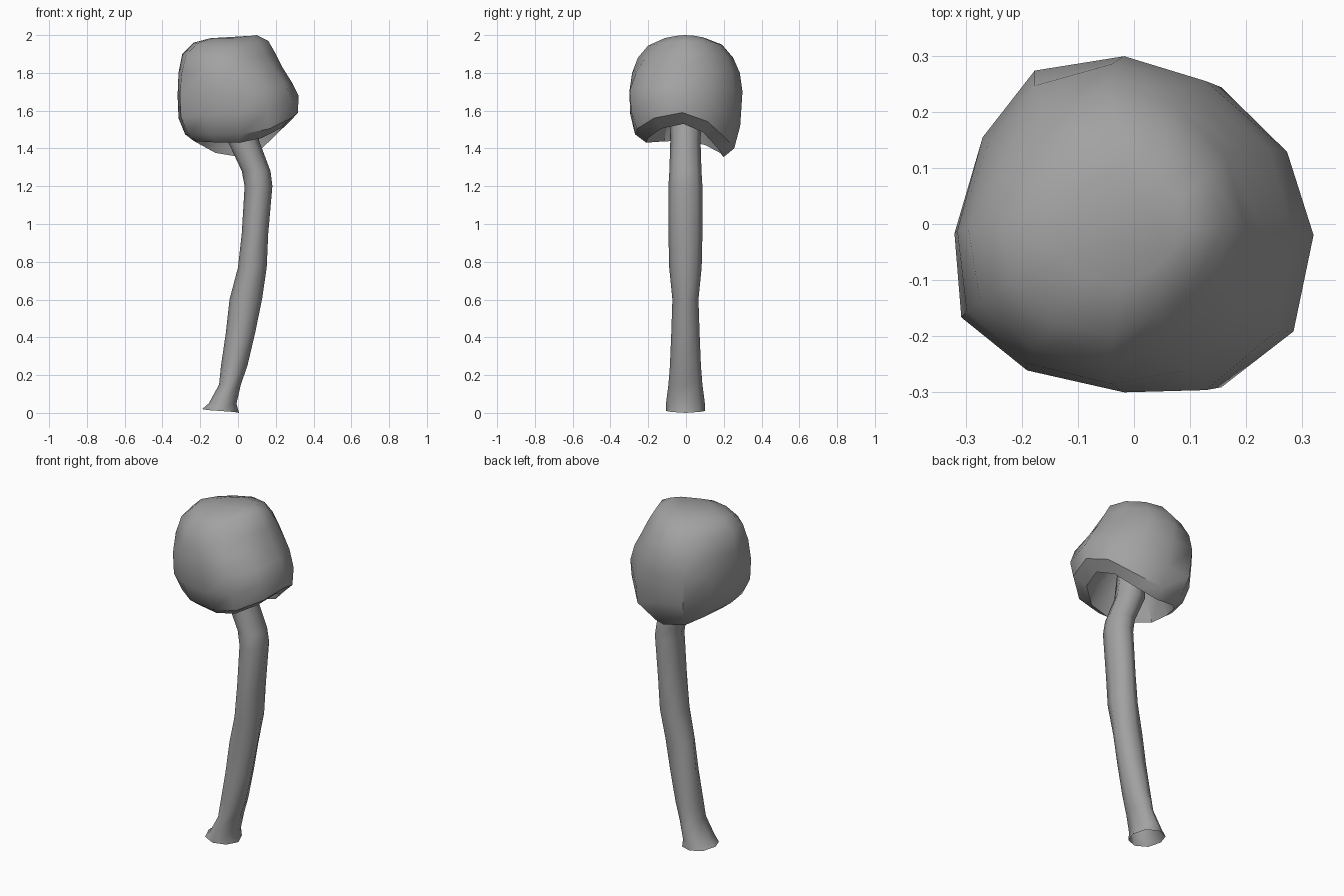
import bpy, bmesh, math

cube = bpy.data.objects.get("Cube")
if cube:
    bpy.data.objects.remove(cube, do_unlink=True)

# One plain grey for the whole mushroom
GREY = (0.36, 0.36, 0.36, 1)
grey = bpy.data.materials.new("grey")
grey.use_nodes = True
grey.diffuse_color = GREY
grey.node_tree.nodes["Principled BSDF"].inputs["Base Color"].default_value = GREY

# Lumpy outline of the cap at its widest, counter-clockwise from the left side
LUMPY = [(1, -.06), (.85, .45), (.48, .85), (0, 1), (-.53, .92), (-.83, .52),
         (-1, -.06), (-.97, -.56), (-.58, -.87), (0, -1), (.48, -1), (.89, -.66)]


def ring_points(east, west, south, north, sides, lump=0.0, pinch=0.0):
    """Uneven oval through four (offset, height) extremes.

    lump blends towards the lumpy outline, pinch narrows one diagonal."""
    points = []
    cx, cy = (east[0] + west[0]) / 2, (north[0] + south[0]) / 2
    rx, ry = (east[0] - west[0]) / 2, (north[0] - south[0]) / 2
    for i in range(sides):
        a = 2 * math.pi * i / sides
        c, s = math.cos(a), math.sin(a)
        u, v = c, s
        if lump:
            u += (LUMPY[i][0] - c) * lump
            v += (LUMPY[i][1] - s) * lump
        squeeze = 1 - pinch * max(0, -2 * c * s)
        ex, ey = (east if c > 0 else west), (north if s > 0 else south)
        points.append((cx + rx * u * squeeze, cy + ry * v * squeeze,
                       ex[1] * c * c + ey[1] * s * s))
    return points


def loft(name, rings, sharp_angle, close_start):
    """Skin a stack of rings, close the far end and optionally the near one."""
    bm = bmesh.new()
    loops = [[bm.verts.new(p) for p in ring] for ring in rings]
    n = len(loops[0])
    for low, high in zip(loops, loops[1:]):
        for i in range(n):
            j = (i + 1) % n
            bm.faces.new((low[i], low[j], high[j], high[i]))
    if close_start:
        bm.faces.new(loops[0][::-1])
    bm.faces.new(loops[-1])
    bmesh.ops.recalc_face_normals(bm, faces=bm.faces)
    mesh = bpy.data.meshes.new(name)
    bm.to_mesh(mesh)
    bm.free()
    mesh.materials.append(grey)
    obj = bpy.data.objects.new(name, mesh)
    bpy.context.collection.objects.link(obj)
    bpy.ops.object.select_all(action='DESELECT')
    obj.select_set(True)
    bpy.context.view_layer.objects.active = obj
    bpy.ops.object.shade_smooth_by_angle(angle=math.radians(sharp_angle))


# Bent stem, open at the foot: left edge, right edge, half depth, height
stem = [(-.19, .005, .103, .01), (-.155, -.008, .103, .05), (-.10, .015, .09, .15),
        (-.09, .05, .082, .25), (-.065, .09, .075, .42), (-.045, .127, .069, .6),
        (0, .152, .086, .77), (.02, .16, .09, .95), (.035, .182, .09, 1.2),
        (.02, .172, .085, 1.28), (-.055, .112, .08, 1.44), (-.06, .07, .09, 1.7)]
stem_rings = []
for left, right, depth, z in stem:
    tilt = 0.01 if z < 0.03 else 0
    stem_rings.append(ring_points((right, z - tilt), (left, z + tilt),
                                  (-depth - .003, z), (depth - .003, z), 8))
loft("stem", stem_rings, 60, False)

# Lopsided cap from the hollow underside, around the lip, up to the crown:
# four extremes, lump, pinch
cap = [((.10, 1.72), (-.10, 1.7), (-.10, 1.7), (.10, 1.7), 0, 0),
       ((.21, 1.62), (-.19, 1.55), (-.18, 1.56), (.18, 1.5), .5, 0),
       ((.25, 1.53), (-.235, 1.44), (-.21, 1.43), (.20, 1.355), .7, 0),
       ((.318, 1.59), (-.28, 1.475), (-.27, 1.475), (.255, 1.4), .7, 0),
       ((.32, 1.68), (-.315, 1.56), (-.295, 1.58), (.287, 1.52), .9, 0),
       ((.285, 1.75), (-.32, 1.68), (-.30, 1.7), (.299, 1.7), .9, 0),
       ((.235, 1.83), (-.315, 1.8), (-.285, 1.8), (.285, 1.8), .7, .05),
       ((.2, 1.9), (-.295, 1.9), (-.255, 1.88), (.25, 1.88), .5, .12),
       ((.16, 1.97), (-.235, 1.96), (-.2, 1.945), (.19, 1.95), .3, .16),
       ((.1, 2.0), (-.14, 1.985), (-.11, 1.985), (.1, 1.985), 0, .18)]
loft("cap", [ring_points(*ends, 12, lump, pinch) for *ends, lump, pinch in cap], 40, True)
